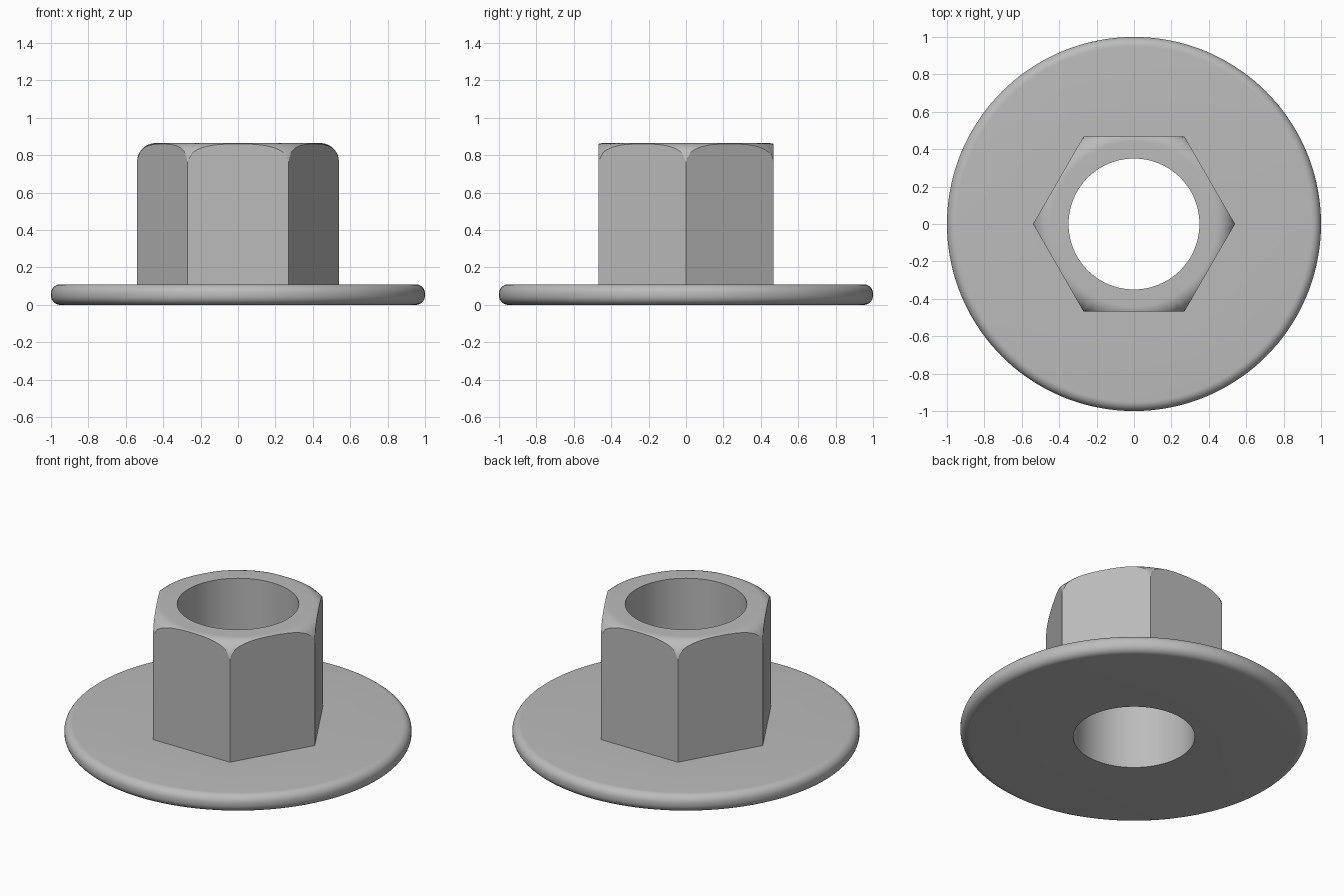
import bpy, bmesh
from math import pi, sin, cos, asin, radians

cube = bpy.data.objects.get("Cube")
if cube:
    bpy.data.objects.remove(cube, do_unlink=True)

SEGMENTS = 144                 # multiple of six, so hexagon corners are exact
BORE, FLANGE, CORNER = 0.35, 1.0, 0.54
FLANGE_TOP, TOP = 0.11, 0.865
EDGE, ROUND = 0.05, 0.1        # flange edge radius, hexagon top radius
STEPS = 8


def hex_radius(a):
    """Distance from the axis to the hexagon, corners on the x axis."""
    return CORNER * cos(pi / 6) / cos(a % (pi / 3) - pi / 6)


def section(a):
    """Closed cross-section of the nut at angle a, as (radius, height)."""
    pts = [(BORE, 0)]
    # flange with rounded rim
    for centre_z, start in ((EDGE, -pi / 2), (FLANGE_TOP - EDGE, 0)):
        for i in range(STEPS + 1):
            t = start + pi / 2 * i / STEPS
            pts.append((FLANGE - EDGE + EDGE * cos(t), centre_z + EDGE * sin(t)))
    # hexagon wall, then the turned rounding that cuts its corners
    r = hex_radius(a)
    pts.append((r, FLANGE_TOP))
    centre_r = CORNER - ROUND
    phi = asin(min(1, (r - centre_r) / ROUND))
    for i in range(STEPS, -1, -1):
        t = phi * i / STEPS
        pts.append((centre_r + ROUND * sin(t), TOP - ROUND + ROUND * cos(t)))
    pts.append((BORE, TOP))
    return pts


# sweep the section around the axis
bm = bmesh.new()
columns = []
for s in range(SEGMENTS):
    a = 2 * pi * s / SEGMENTS
    columns.append([bm.verts.new((r * cos(a), r * sin(a), z)) for r, z in section(a)])
for s, col in enumerate(columns):
    nxt = columns[(s + 1) % SEGMENTS]
    for i in range(len(col)):
        j = (i + 1) % len(col)
        bm.faces.new((col[i], nxt[i], nxt[j], col[j])).smooth = True
bmesh.ops.recalc_face_normals(bm, faces=bm.faces)
for e in bm.edges:
    e.smooth = e.calc_face_angle(0) < radians(20)

mesh = bpy.data.meshes.new("flanged_nut")
bm.to_mesh(mesh)
bm.free()
nut = bpy.data.objects.new("flanged_nut", mesh)
bpy.context.collection.objects.link(nut)

# plain grey metal
grey = bpy.data.materials.new("grey")
grey.use_nodes = True
colour = (0.5, 0.5, 0.5, 1)
grey.diffuse_color = colour
grey.node_tree.nodes["Principled BSDF"].inputs["Base Color"].default_value = colour
mesh.materials.append(grey)
